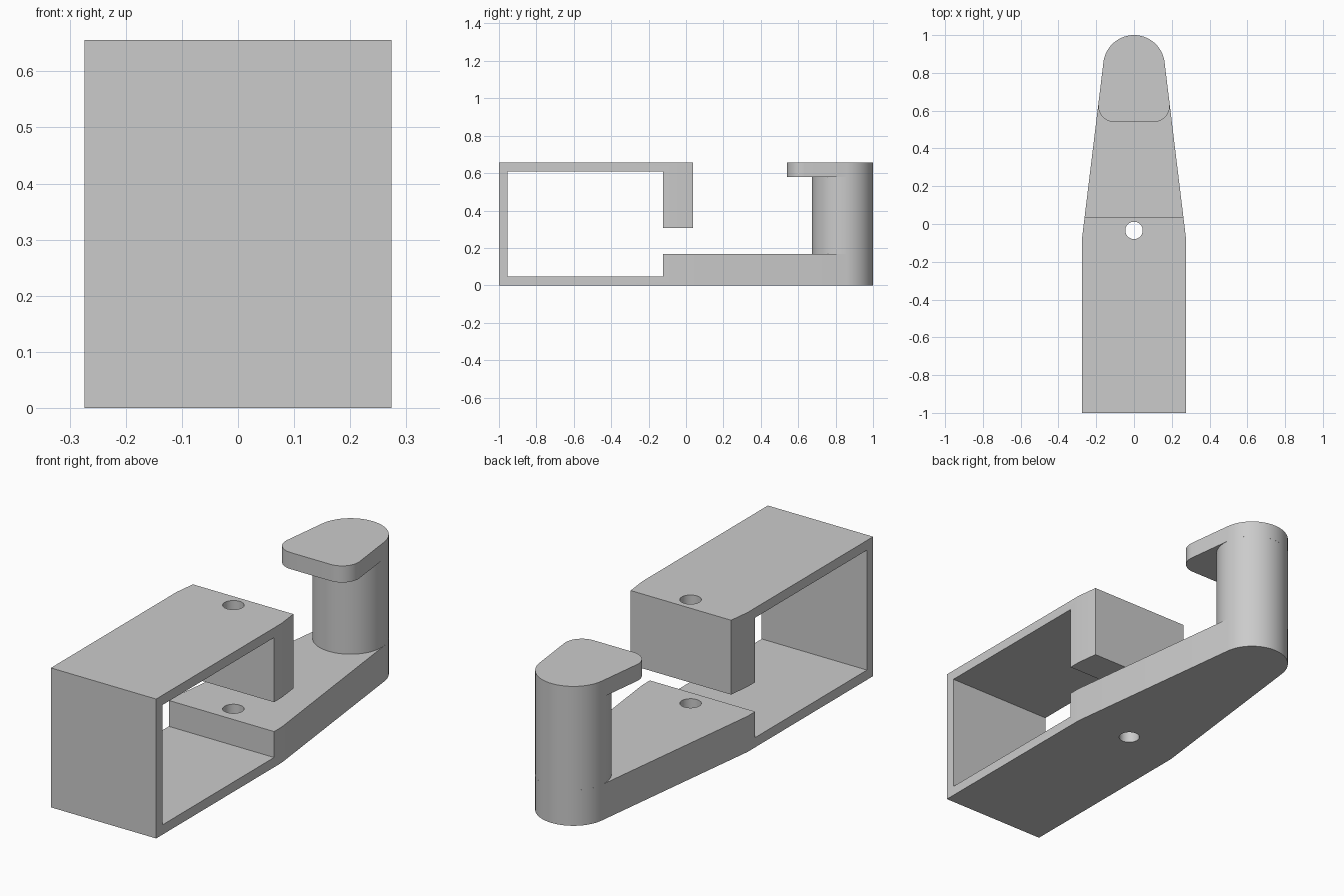
import bpy, bmesh, math
from mathutils import Vector

cube = bpy.data.objects.get("Cube")
if cube:
    bpy.data.objects.remove(cube, do_unlink=True)

grey = bpy.data.materials.new("plain grey")
grey.use_nodes = True
grey.diffuse_color = (0.6, 0.6, 0.6, 1)
grey.node_tree.nodes["Principled BSDF"].inputs["Base Color"].default_value = (0.6, 0.6, 0.6, 1)

HEIGHT, HALF_W, WALL = 0.656, 0.274, 0.046
BASE_TOP, PLATE_LOW = 0.168, 0.578
KINK_Y, POST_R = -0.066, 0.163
POST_Y = 1 - POST_R


def prism(name, outline, lift, depth):
    """Extrude a flat outline; lift places each 2D point in space."""
    bm = bmesh.new()
    face = bm.faces.new([bm.verts.new(lift(*p)) for p in outline])
    out = bmesh.ops.extrude_face_region(bm, geom=[face])
    moved = [v for v in out["geom"] if isinstance(v, bmesh.types.BMVert)]
    bmesh.ops.translate(bm, verts=moved, vec=depth)
    bmesh.ops.recalc_face_normals(bm, faces=bm.faces)
    mesh = bpy.data.meshes.new(name)
    bm.to_mesh(mesh)
    bm.free()
    mesh.materials.append(grey)
    ob = bpy.data.objects.new(name, mesh)
    bpy.context.collection.objects.link(ob)
    return ob


def upright(name, outline, low, high):
    return prism(name, outline, lambda x, y: (x, y, low), (0, 0, high - low))


def arc(cx, cy, r, start, end, steps):
    return [(cx + r * math.cos(start + (end - start) * i / steps),
             cy + r * math.sin(start + (end - start) * i / steps)) for i in range(steps + 1)]


def circle(cy, r, steps):
    return arc(0, cy, r, 0, math.tau, steps)[:-1]


def activate(ob):
    bpy.ops.object.select_all(action="DESELECT")
    ob.select_set(True)
    bpy.context.view_layer.objects.active = ob


def cut(ob, tool, operation):
    mod = ob.modifiers.new(operation, "BOOLEAN")
    mod.operation, mod.object, mod.solver = operation, tool, "EXACT"
    activate(ob)
    bpy.ops.object.modifier_apply(modifier=mod.name)
    bpy.data.objects.remove(tool, do_unlink=True)


# Tapered plan: sides run tangent from the kink to the round end
dx, dy = HALF_W, KINK_Y - POST_Y
tangent = math.atan2(dy, dx) + math.acos(POST_R / math.hypot(dx, dy))
round_end = arc(0, POST_Y, POST_R, tangent, math.pi - tangent, 40)
plan = [(-HALF_W, KINK_Y), (-HALF_W, -1.2), (HALF_W, -1.2), (HALF_W, KINK_Y)] + round_end

# Frame: open side profile trimmed to the plan
side = [(-1, 0), (1.1, 0), (1.1, BASE_TOP), (-0.123, BASE_TOP), (-0.123, WALL),
        (-1 + WALL, WALL), (-1 + WALL, HEIGHT - WALL), (-0.123, HEIGHT - WALL),
        (-0.123, 0.306), (0.038, 0.306), (0.038, HEIGHT), (-1, HEIGHT)]
frame = prism("clamp_frame", side, lambda y, z: (-0.4, y, z), (0.8, 0, 0))
cut(frame, upright("plan_cutter", plan, -0.2, 1), "INTERSECT")

# Screw hole through the upper jaw and the base
cut(frame, upright("hole_cutter", circle(-0.034, 0.046, 40), -0.2, 1), "DIFFERENCE")

# Round post standing on the end of the base
post = upright("post", circle(POST_Y, POST_R, 64), BASE_TOP, PLATE_LOW)

# Head plate: round at the back, rounded corners towards the jaw
plate_y, corner_r = 0.54, 0.085
tx, ty = round_end[0]
slope = (HALF_W - tx) / (ty - KINK_Y)
corner_y = plate_y + corner_r
lean = math.atan(slope)
corner_x = tx + slope * (ty - corner_y) - corner_r / math.cos(lean)
corner = arc(corner_x, corner_y, corner_r, -math.pi / 2, lean, 14)
outline = corner + round_end + [(-x, y) for x, y in reversed(corner)]
plate = upright("head_plate", outline, PLATE_LOW, HEIGHT)

for ob in (frame, post, plate):
    activate(ob)
    bpy.ops.object.shade_smooth_by_angle(angle=math.radians(25))
frame.select_set(True)
